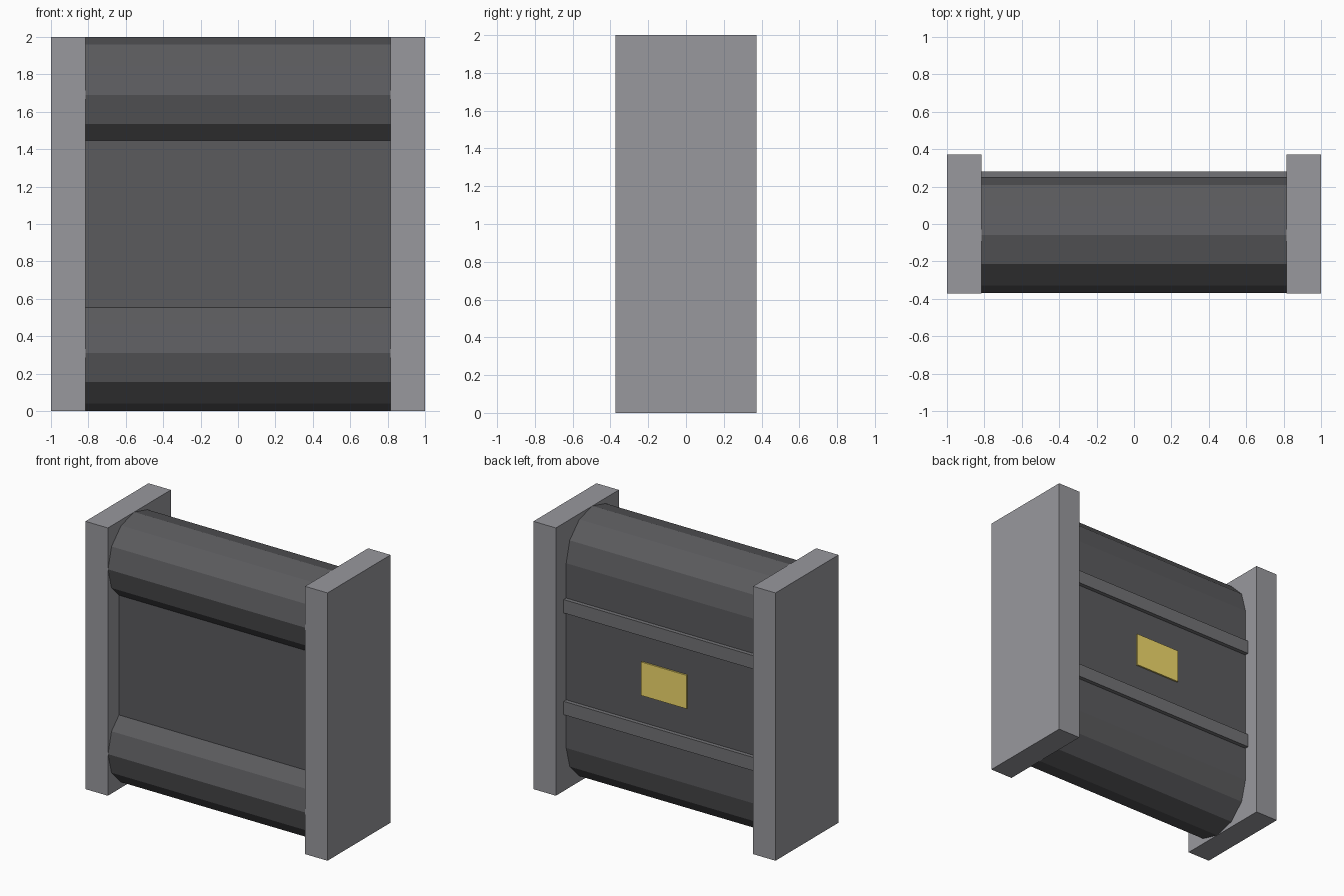
import bpy, bmesh
from math import sin, cos, radians

if "Cube" in bpy.data.objects:
    bpy.data.objects.remove(bpy.data.objects["Cube"])

R, CY = 0.31, -0.06            # roll radius and centre depth
HALF = 0.815                   # inner half width between the side panels
WALL_Y, BACK_Y = -0.24, 0.25   # recessed front wall and flat back


def material(name, color):
    m = bpy.data.materials.new(name)
    m.diffuse_color = (*color, 1)
    m.use_nodes = True
    m.node_tree.nodes["Principled BSDF"].inputs["Base Color"].default_value = m.diffuse_color
    return m


def box(name, lo, hi, mat):
    bm = bmesh.new()
    bmesh.ops.create_cube(bm, size=1)
    for v in bm.verts:
        v.co = [(a + b) / 2 + c * (b - a) for a, b, c in zip(lo, hi, v.co)]
    return finish(name, bm, mat)


def finish(name, bm, mat):
    bmesh.ops.recalc_face_normals(bm, faces=bm.faces)
    mesh = bpy.data.meshes.new(name)
    bm.to_mesh(mesh)
    bm.free()
    mesh.materials.append(mat)
    ob = bpy.data.objects.new(name, mesh)
    bpy.context.collection.objects.link(ob)
    return ob


panel_grey = material("panel_grey", (0.315, 0.315, 0.34))
body_dark = material("body_dark", (0.104, 0.104, 0.111))
strip_grey = material("strip_grey", (0.17, 0.17, 0.18))
brass = material("brass", (0.88, 0.70, 0.15))

# Body: two twelve-sided rolls joined by a wall, flat at the back
upper = [(CY + R * cos(radians(a)), 2 - R + R * sin(radians(a)))
         for a in range(0, 211, 30)]
upper.append((WALL_Y, 1.447))
profile = upper + [(y, 2 - z) for y, z in reversed(upper)]
bm = bmesh.new()
face = bm.faces.new([bm.verts.new((-HALF, y, z)) for y, z in profile])
ext = bmesh.ops.extrude_face_region(bm, geom=[face], use_keep_orig=True)
bmesh.ops.translate(bm, vec=(2 * HALF, 0, 0),
                    verts=[g for g in ext["geom"] if isinstance(g, bmesh.types.BMVert)])
finish("body", bm, body_dark)

# Side panels
for side, x0, x1 in (("left", -1, -HALF), ("right", HALF, 1)):
    box(side + "_side_panel", (x0, -0.372, 0), (x1, 0.372, 2), panel_grey)

# Back strips
for name, z in (("lower", 0.62), ("upper", 1.38)):
    box(name + "_back_strip", (-HALF, BACK_Y - 0.02, z - 0.05),
        (HALF, 0.28, z + 0.05), strip_grey)

# Back plate
box("back_plate", (-0.187, BACK_Y - 0.02, 0.875), (0.187, 0.262, 1.125), brass)
